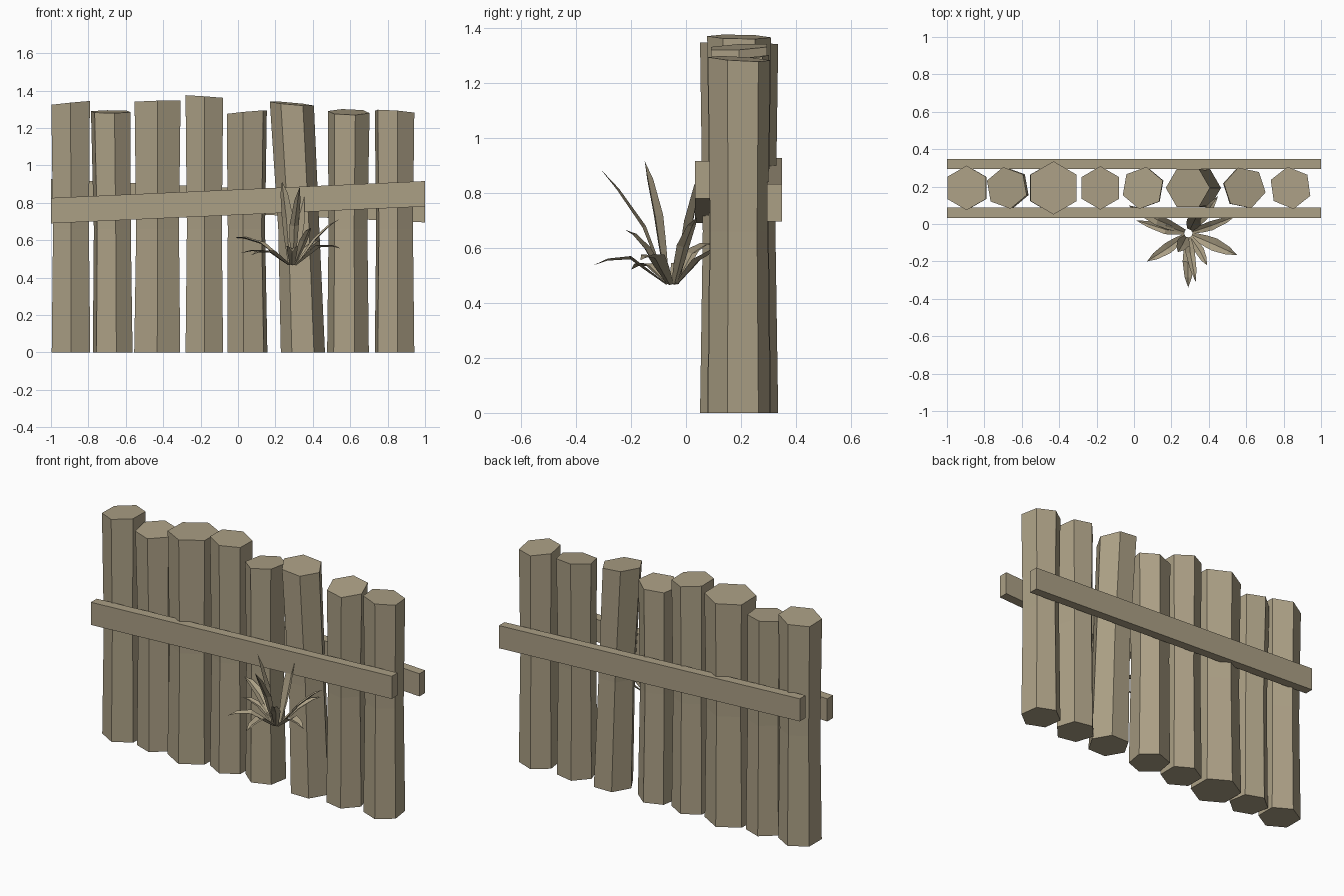
import bpy, bmesh, math
from mathutils import Vector

if "Cube" in bpy.data.objects:
    bpy.data.objects.remove(bpy.data.objects["Cube"])

wood = bpy.data.materials.new("weathered tan")
wood.diffuse_color = (0.41, 0.35, 0.235, 1)
wood.use_nodes = True
wood.node_tree.nodes["Principled BSDF"].inputs["Base Color"].default_value = wood.diffuse_color


def finish(name, bm):
    me = bpy.data.meshes.new(name)
    bm.to_mesh(me)
    bm.free()
    me.materials.append(wood)
    ob = bpy.data.objects.new(name, me)
    bpy.context.collection.objects.link(ob)
    return ob


# Hexagonal posts with a slight kink at mid height and a tilted top cut
def post(i, base_x, mid_x, top_x, r, rot, top_z, sx, sy):
    bm = bmesh.new()
    rings = []
    for cx, z, k in ((base_x, 0, 1), (mid_x, 0.66, 0.93), (top_x, top_z, 1)):
        ring = []
        for j in range(6):
            a = math.radians(90 + rot + 60 * j)
            dx, dy = r * k * math.cos(a), r * k * math.sin(a)
            dz = sx * dx + sy * dy if z == top_z else 0
            ring.append(bm.verts.new((cx + dx, 0.193 + dy, z + dz)))
        rings.append(ring)
    for lo, hi in zip(rings, rings[1:]):
        for j in range(6):
            n = (j + 1) % 6
            bm.faces.new((lo[j], lo[n], hi[n], hi[j]))
    bm.faces.new(rings[0][::-1])
    bm.faces.new(rings[-1])
    finish(f"fence_post_{i}", bm)


posts = [  # base x, mid x, top x, radius, rotation, top z, slope x, slope y
    (-0.893, -0.893, -0.895, 0.119, 0, 1.333, 0.10, -0.02),
    (-0.670, -0.672, -0.680, 0.113, 10, 1.287, 0.0, 0.07),
    (-0.432, -0.430, -0.430, 0.142, 0, 1.343, 0.03, -0.02),
    (-0.180, -0.180, -0.180, 0.116, 0, 1.367, -0.07, -0.02),
    (0.050, 0.045, 0.047, 0.114, -10, 1.284, 0.09, -0.03),
    (0.347, 0.325, 0.288, 0.118, 30, 1.330, -0.09, 0.05),
    (0.588, 0.588, 0.592, 0.114, 18, 1.285, -0.02, 0.14),
    (0.837, 0.837, 0.837, 0.114, 8, 1.287, -0.07, -0.06),
]
for i, p in enumerate(posts, 1):
    post(i, *p)


# Slanted rails in front and behind
def rail(name, y0, y1, z_left, z_right, h):
    bm = bmesh.new()
    bmesh.ops.create_cube(bm, size=1)
    for v in bm.verts:
        right, back, up = v.co.x > 0, v.co.y > 0, v.co.z > 0
        v.co = (1 if right else -1, y1 if back else y0,
                (z_right if right else z_left) + (h if up else 0))
    finish(name, bm)


rail("front_rail", 0.032, 0.088, 0.690, 0.780, 0.136)
rail("back_rail", 0.294, 0.348, 0.790, 0.695, 0.136)

# Tuft of folded pointed leaves
ROOT = Vector((0.29, -0.05, 0.47))


def leaf(i, knee, tip, w):
    knee, tip = Vector(knee), Vector(tip)
    flat = Vector((tip.x - ROOT.x, tip.y - ROOT.y, 0)).normalized()
    side = Vector((-flat.y, flat.x, 0))
    normal = side.cross(tip - ROOT).normalized()
    start = ROOT + flat * 0.02
    stations = [(start, 0.4), (start.lerp(knee, 0.6), 0.85), (knee, 1),
                (knee.lerp(tip, 0.6) + Vector((0, 0, 0.012)), 0.65)]
    bm = bmesh.new()
    rows = []
    for c, k in stations:
        off = side * w * k / 2
        rows.append([bm.verts.new(p) for p in
                     (c - off, c + normal * 0.2 * w * k, c + off)])
    for a, b in zip(rows, rows[1:]):
        for j in (0, 1):
            bm.faces.new((a[j], a[j + 1], b[j + 1], b[j]))
    end = bm.verts.new(tip)
    for j in (0, 1):
        bm.faces.new((rows[-1][j], rows[-1][j + 1], end))
    bmesh.ops.recalc_face_normals(bm, faces=bm.faces)
    finish(f"plant_leaf_{i}", bm)


leaves = [
    ((0.29, -0.20, 0.570), (0.29, -0.34, 0.535), 0.06),
    ((0.30, -0.15, 0.680), (0.33, -0.31, 0.885), 0.05),
    ((0.35, -0.14, 0.600), (0.39, -0.22, 0.665), 0.05),
    ((0.43, -0.11, 0.575), (0.55, -0.165, 0.555), 0.07),
    ((0.18, -0.13, 0.545), (0.07, -0.20, 0.520), 0.06),
    ((0.13, 0.02, 0.590), (-0.03, 0.10, 0.615), 0.06),
    ((0.41, -0.01, 0.610), (0.54, 0.04, 0.710), 0.05),
    ((0.265, -0.10, 0.720), (0.235, -0.15, 0.915), 0.07),
    ((0.32, 0.01, 0.700), (0.34, 0.06, 0.890), 0.08),
    ((0.17, -0.03, 0.545), (0.01, 0.02, 0.530), 0.05),
    ((0.37, 0.04, 0.560), (0.45, 0.15, 0.600), 0.05),
]
for i, l in enumerate(leaves, 1):
    leaf(i, *l)
